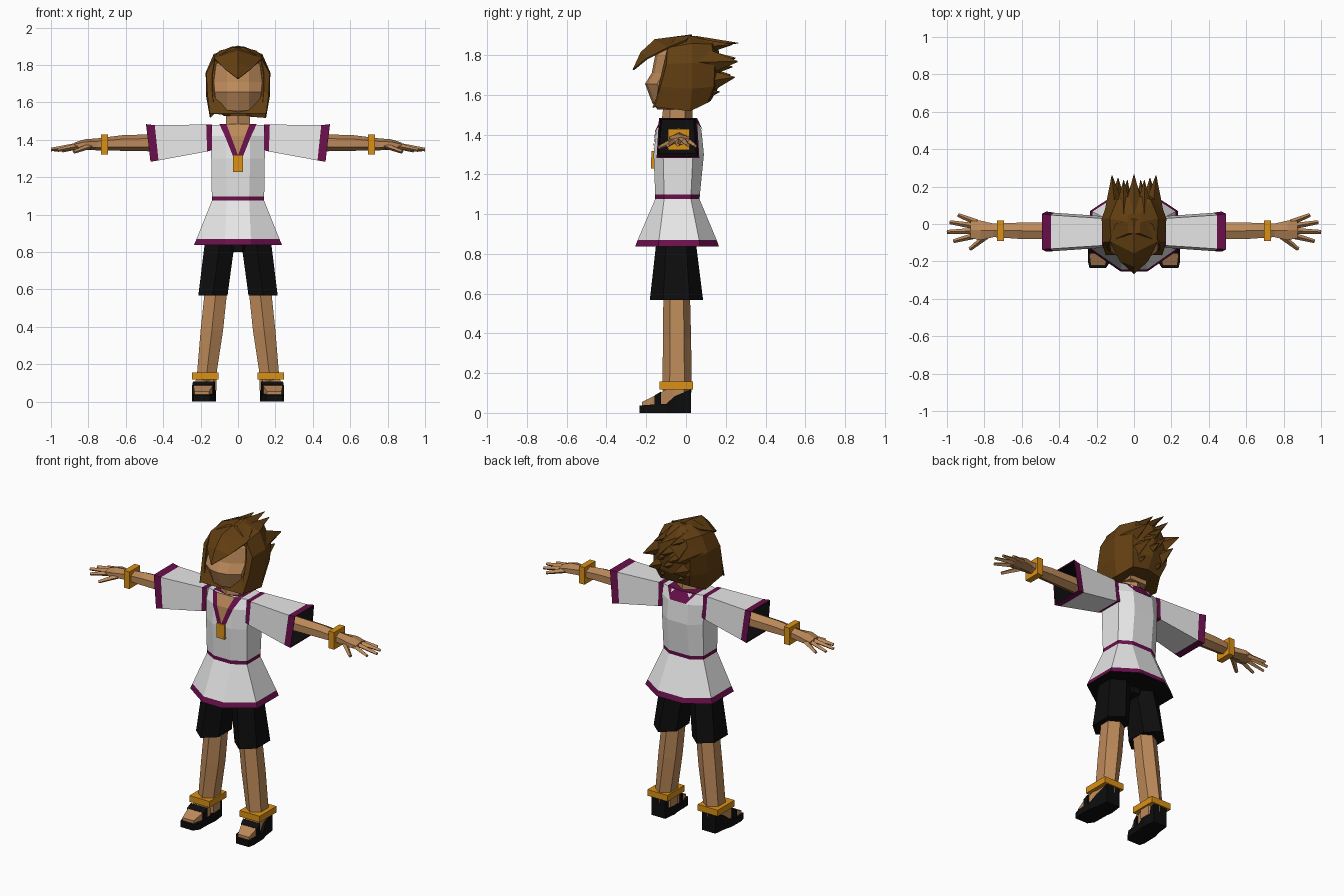
import bpy, bmesh, math
from mathutils import Vector

def material(name, *c):
    m = bpy.data.materials.new(name)
    m.diffuse_color = (*c, 1)
    return m

MATS = [material("skin", .50, .25, .10), material("hair_brown", .125, .05, .006),
        material("white_cloth", .80, .80, .80), material("purple_trim", .14, .005, .07),
        material("gold", .70, .28, .008), material("black", .004, .004, .004)]
SKIN, HAIR, WHITE, PURPLE, GOLD, BLACK = range(6)

def mesh(name, verts, faces, mats, mirror=False, thick=0):
    bm = bmesh.new()
    vs = [bm.verts.new(v) for v in verts]
    for f, m in zip(faces, mats):
        bm.faces.new([vs[i] for i in f]).material_index = m
    bmesh.ops.recalc_face_normals(bm, faces=bm.faces)
    me = bpy.data.meshes.new(name)
    bm.to_mesh(me)
    bm.free()
    for m in MATS:
        me.materials.append(m)
    ob = bpy.data.objects.new(name, me)
    bpy.context.collection.objects.link(ob)
    if mirror:
        ob.modifiers.new("mirror", 'MIRROR')
    if thick:
        s = ob.modifiers.new("thickness", 'SOLIDIFY')
        s.thickness = thick
        s.offset = 0
    return ob

def loft(name, rings, mats, mirror=False, caps=None):
    """Skin a list of closed rings; mats is one colour or one per band."""
    n = len(rings[0])
    bands = mats if isinstance(mats, list) else [mats] * (len(rings) - 1)
    caps = caps or (bands[0], bands[-1])
    faces, fm = [], []
    for r, m in enumerate(bands):
        for i in range(n):
            j = (i + 1) % n
            faces.append((r*n + i, r*n + j, r*n + n + j, r*n + n + i))
            fm.append(m)
    last = (len(rings) - 1) * n
    faces += [tuple(range(n)), tuple(range(last, last + n))]
    return mesh(name, [p for r in rings for p in r], faces, fm + list(caps), mirror)

def ell(cx, cy, z, rx, ry, n=8):
    """Horizontal ring, flat sides facing the axes."""
    k = 1 / math.cos(math.pi / n)
    return [(cx + rx*k*math.cos(2*math.pi*(i + .5)/n), cy + ry*k*math.sin(2*math.pi*(i + .5)/n), z)
            for i in range(n)]

def ellx(x, cy, cz, ry, rz, n=6):
    """Ring across the arm axis."""
    return [(x, a, b) for a, b, _ in ell(cy, cz, 0, ry, rz, n)]

def half_ring(pts):
    """Mirror a half outline into a closed ring, dropping repeats on the centre."""
    return pts + [(-x, y, z) for x, y, z in reversed(pts) if x > 1e-6]

def box_x(x_bot, x_top, yf, yb, z0, z1):
    return [(x_bot, yf, z0), (x_bot, yb, z0), (x_top, yb - .012, z1), (x_top, yf + .012, z1)]

def box_y(y, x0, x1, z0, z1):
    return [(x0, y, z0), (x1, y, z0), (x1, y, z1), (x0, y, z1)]

def spike(name, a, b, w, h, tip, col, mirror=False, n=4):
    """Tapered prong from a to b; w wide, h high at the base."""
    a, b = Vector(a), Vector(b)
    d = (b - a).normalized()
    s = d.cross(Vector((0, 0, 1))).normalized()
    u = s.cross(d)
    rings = []
    for c, k in ((a, 1), (b, tip)):
        rings.append([c + s*w*k*math.cos(2*math.pi*i/n) + u*h*k*math.sin(2*math.pi*i/n) for i in range(n)])
    return loft(name, rings, col, mirror)

# tunic: flared skirt, belt, chest
def body(z, xs, xf, xb, yf, yb, sf, sb):
    return half_ring([(xf, yf, z), (xs, sf, z), (xs, sb, z), (xb, yb, z)])

loft("tunic", [body(.838, .235, .07, .09, -.255, .165, -.14, .07),
               body(.87, .222, .069, .088, -.243, .154, -.136, .066),
               body(1.075, .14, .06, .07, -.155, .068, -.11, .025),
               body(1.098, .14, .06, .07, -.155, .07, -.11, .025),
               body(1.30, .143, .065, .07, -.163, .09, -.115, .035),
               body(1.42, .15, .065, .07, -.15, .078, -.11, .03),
               body(1.48, .15, .06, .06, -.12, .05, -.09, .02)],
     [PURPLE, WHITE, PURPLE, WHITE, WHITE, WHITE], caps=(BLACK, WHITE))

# neckline: skin V and purple collar laid on the chest
def front_y(x, z):
    y = -.15 + (z - 1.42)*.5 if z > 1.42 else -.163 + (z - 1.30)*.108
    return y - .005 + max(0, x - .063)*.5

rows = [(1.484, .062, .10), (1.42, .038, .070), (1.32, .001, .030), (1.275, .0005, .010)]
v = [(x, front_y(x, z), z) for z, a, b in rows for x in (0, a, b)]
f = [(3*r + c, 3*r + c + 1, 3*r + c + 4, 3*r + c + 3) for r in range(3) for c in range(2)]
mesh("neckline", v, f, [SKIN, PURPLE]*3, True)
mesh("back_collar", [(0, -.118, 1.484), (.1, -.1, 1.484), (.1, .038, 1.484), (0, .055, 1.484),
                     (.055, .082, 1.425), (0, .083, 1.425)],
     [(0, 1, 2, 3), (3, 2, 4, 5)], [PURPLE]*2, True)
loft("neck", [ell(0, -.045, 1.44, .068, .07, 6), ell(0, -.04, 1.58, .06, .06, 6)], SKIN)
loft("pendant", [ell(0, -.165, 1.228, .027, .011, 4), ell(0, -.163, 1.318, .027, .011, 4)], GOLD)

# sleeves, open at the end with a dark lining
loft("sleeve", [box_x(.138, .140, -.125, .04, 1.345, 1.482),
                box_x(.165, .170, -.127, .042, 1.338, 1.482),
                box_x(.425, .445, -.145, .06, 1.290, 1.478),
                box_x(.468, .492, -.148, .067, 1.283, 1.484),
                box_x(.467, .490, -.142, .061, 1.289, 1.478),
                box_x(.36, .36, -.135, .05, 1.305, 1.472)],
     [PURPLE, WHITE, PURPLE, PURPLE, BLACK], True, caps=(WHITE, BLACK))

# arms, hands, bracelets
loft("arm", [ellx(.35, -.037, 1.385, .046, .042), ellx(.62, -.036, 1.383, .043, .036),
             ellx(.75, -.034, 1.376, .036, .028), ellx(.82, -.034, 1.375, .052, .024),
             ellx(.875, -.03, 1.367, .046, .016)], SKIN, True)
loft("bracelet", [ellx(.695, -.036, 1.375, .054, .054, 4), ellx(.733, -.036, 1.375, .054, .054, 4)],
     GOLD, True)
for nm, a, b in (("thumb", (.79, -.065, 1.368), (.878, -.135, 1.335)),
                 ("index_finger", (.85, -.062, 1.368), (.965, -.092, 1.345)),
                 ("middle_finger", (.85, -.037, 1.37), (1.0, -.042, 1.348)),
                 ("ring_finger", (.85, -.012, 1.37), (.985, .010, 1.346)),
                 ("little_finger", (.84, .008, 1.368), (.94, .048, 1.342))):
    spike(nm, a, b, .017, .016, .6, SKIN, True)

# shorts, legs, anklets
loft("shorts", [ell(.134, -.048, .568, .078, .116, 6), ell(.095, -.05, .87, .08, .085, 6)], BLACK, True)
loft("hips", [ell(0, -.05, .80, .05, .07), ell(0, -.05, .95, .12, .08)], BLACK)
loft("leg", [ell(.168, -.045, .06, .052, .06, 6), ell(.167, -.045, .15, .052, .064, 6),
             ell(.140, -.045, .38, .060, .061, 6), ell(.117, -.047, .60, .060, .058, 6)], SKIN, True)
loft("anklet", [ell(.175, -.05, .118, .07, .084, 4), ell(.175, -.05, .157, .07, .084, 4)], GOLD, True)

# sandals and feet
loft("sandal", [box_y(-.235, .15, .238, 0, .036), box_y(-.20, .126, .247, 0, .04),
                box_y(-.10, .124, .245, 0, .045), box_y(-.055, .118, .232, 0, .085),
                box_y(.025, .128, .222, 0, .118)], BLACK, True)
loft("foot", [box_y(-.222, .155, .232, .03, .055), box_y(-.17, .138, .238, .03, .08),
              box_y(-.10, .130, .225, .03, .118), box_y(-.03, .13, .215, .03, .13)], SKIN, True)
loft("strap", [box_y(-.158, .130, .245, .03, .088), box_y(-.125, .124, .241, .03, .108)], BLACK, True)

# face
def face_ring(z, yf, xs, xm=.06):
    return half_ring([(0, yf, z), (xm, yf + .012, z), (xs*.92, yf + .06, z), (xs, -.04, z), (.06, .04, z)])

loft("face", [face_ring(1.527, -.145, .075, .035), face_ring(1.56, -.170, .118),
              face_ring(1.655, -.206, .136), face_ring(1.71, -.172, .14),
              face_ring(1.80, -.155, .128), face_ring(1.835, -.13, .10)], SKIN)

# hair cap: half outlines from the front edge round to the back centre
cap = [[(.145, -.165, 1.54), (.15, .02, 1.517), (.10, .11, 1.56), (0, .125, 1.57)],
       [(.163, -.125, 1.64), (.17, .03, 1.63), (.125, .14, 1.64), (0, .165, 1.64)],
       [(.168, -.095, 1.755), (.173, .03, 1.76), (.13, .145, 1.75), (0, .18, 1.75)],
       [(.122, -.09, 1.838), (.13, .03, 1.858), (.09, .13, 1.855), (0, .155, 1.865)],
       [(.03, -.05, 1.893), (.035, .01, 1.898), (.03, .05, 1.893), (0, .06, 1.893)]]
loft("hair", [half_ring(r) for r in cap], HAIR)
# side locks framing the face
mesh("side_lock", [(.122, -.09, 1.838), (.168, -.095, 1.755), (.163, -.125, 1.64), (.15, -.165, 1.535),
                   (.128, -.15, 1.56), (.137, -.13, 1.66), (.138, -.11, 1.75)],
     [(0, 1, 6), (1, 2, 5, 6), (2, 3, 4, 5)], [HAIR]*3, True, .008)
# pointed fringe
mesh("fringe", [(0, .03, 1.90), (0, -.155, 1.876), (0, -.225, 1.812), (0, -.265, 1.725),
                (.127, -.09, 1.835), (.10, .0, 1.872), (.075, -.195, 1.782)],
     [(0, 1, 4, 5), (1, 6, 4), (1, 2, 6), (2, 3, 6)], [HAIR]*4, True, .008)
# swept-back spikes
spike("top_spike", (0, .05, 1.86), (0, .265, 1.86), .06, .036, .03, HAIR)
spike("low_spike", (0, .09, 1.69), (0, .225, 1.70), .06, .06, .03, HAIR)
spike("mid_spike", (0, .09, 1.77), (0, .25, 1.785), .06, .06, .03, HAIR)
for i, (a, b, w, h) in enumerate([((.055, .06, 1.84), (.055, .235, 1.852), .05, .045),
                                  ((.10, .06, 1.765), (.118, .26, 1.767), .06, .085),
                                  ((.09, .05, 1.66), (.085, .245, 1.688), .065, .085),
                                  ((.05, .08, 1.74), (.035, .235, 1.74), .045, .06),
                                  ((.07, .05, 1.60), (.06, .17, 1.615), .06, .05)]):
    spike("hair_spike_%d" % (i + 1), a, b, w, h, .03, HAIR, True)
